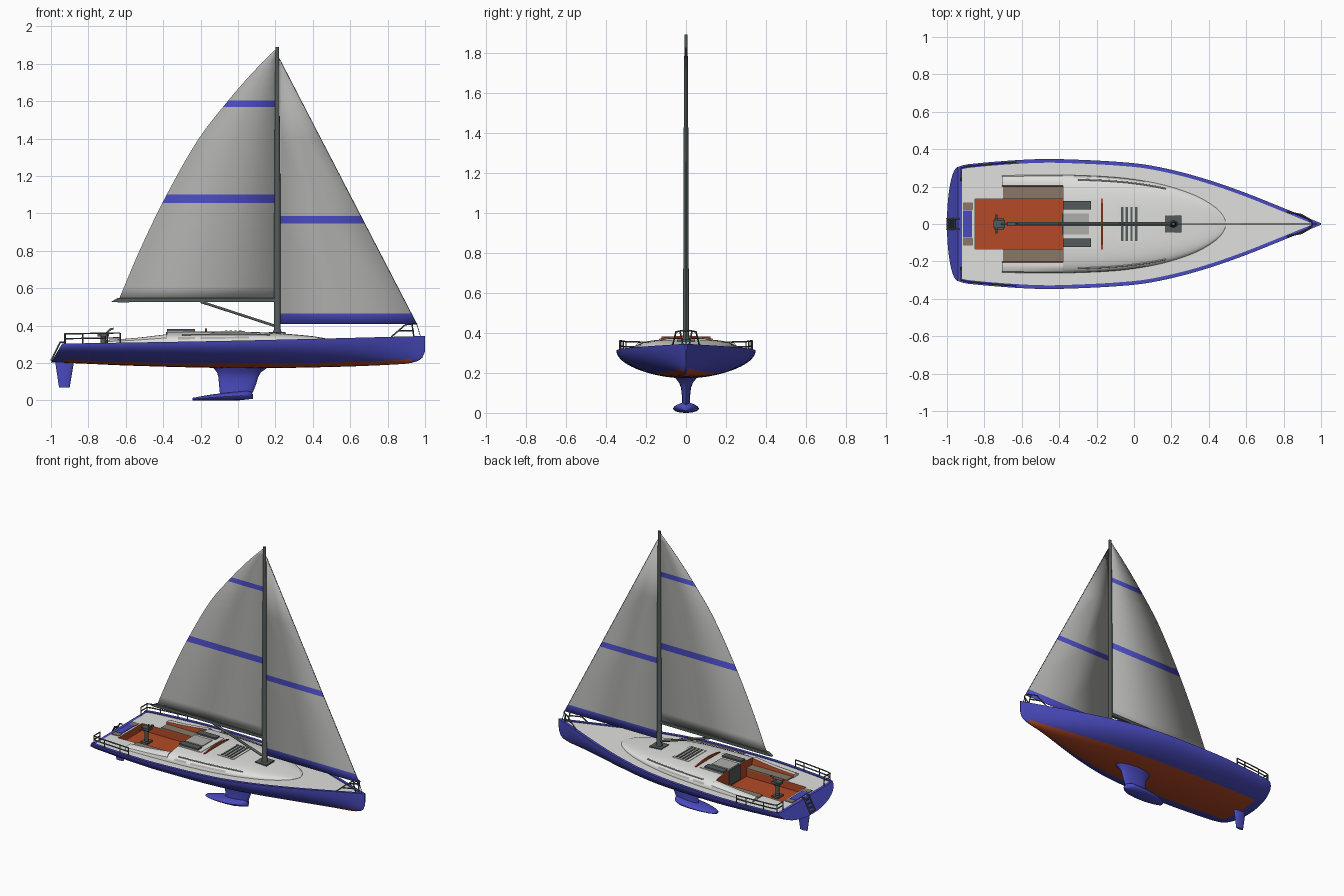
import bpy, bmesh, math
from mathutils import Vector

if "Cube" in bpy.data.objects:
    bpy.data.objects.remove(bpy.data.objects["Cube"])


def material(name, rgb):
    m = bpy.data.materials.new(name)
    m.diffuse_color = (*rgb, 1)
    m.use_nodes = True
    m.node_tree.nodes["Principled BSDF"].inputs["Base Color"].default_value = m.diffuse_color
    return m


BLUE = material("blue paint", (0.068, 0.07, 0.52))
ORANGE = material("rust orange", (0.46, 0.068, 0.02))
WHITE = material("deck white", (0.74, 0.74, 0.73))
SAIL = material("sail grey", (0.42, 0.42, 0.41))
METAL = material("dark metal", (0.085, 0.105, 0.10))
TAUPE = material("seat taupe", (0.25, 0.19, 0.14))


def curve(pts):
    """Smooth interpolation through (x, value) points."""
    def f(x):
        x = min(max(x, pts[0][0]), pts[-1][0])
        i = next(k for k in range(len(pts) - 1) if x <= pts[k + 1][0])
        def slope(k):
            a, b = pts[max(k - 1, 0)], pts[min(k + 1, len(pts) - 1)]
            return (b[1] - a[1]) / (b[0] - a[0])
        (x0, y0), (x1, y1) = pts[i], pts[i + 1]
        h, t = x1 - x0, (x - x0) / (x1 - x0)
        return (y0 * (1 + 2 * t) * (1 - t) ** 2 + h * slope(i) * t * (1 - t) ** 2
                + y1 * t * t * (3 - 2 * t) + h * slope(i + 1) * t * t * (t - 1))
    return f


def build(name, verts, faces, mats, ids=None, recalc=True, angle=35):
    me = bpy.data.meshes.new(name)
    me.from_pydata([tuple(v) for v in verts], [], faces)
    for m in mats:
        me.materials.append(m)
    for p in me.polygons:
        p.use_smooth = True
        p.material_index = ids[p.index] if ids else 0
    bm = bmesh.new()
    bm.from_mesh(me)
    bmesh.ops.remove_doubles(bm, verts=bm.verts, dist=0.0002)
    if recalc:
        bmesh.ops.recalc_face_normals(bm, faces=bm.faces)
    bm.to_mesh(me)
    bm.free()
    me.set_sharp_from_angle(angle=math.radians(angle))
    ob = bpy.data.objects.new(name, me)
    bpy.context.collection.objects.link(ob)
    return ob


def loft(name, rings, mats, closed=True, caps=True, rule=None, cap_id=0):
    """Skin rings of points; rule(i, j) gives a material index, or None for a hole."""
    n, faces, ids = len(rings[0]), [], []
    for i in range(len(rings) - 1):
        for j in range(n if closed else n - 1):
            m = rule(i, j) if rule else 0
            if m is not None:
                k = (j + 1) % n
                faces.append((i * n + j, i * n + k, (i + 1) * n + k, (i + 1) * n + j))
                ids.append(m)
    if caps:
        faces += [tuple(range(n)), tuple(range((len(rings) - 1) * n, len(rings) * n))]
        ids += [cap_id, cap_id]
    return build(name, [p for r in rings for p in r], faces, mats, ids)


def box(name, x0, x1, y0, y1, z0, z1, mat):
    return loft(name, [[(x, y0, z0), (x, y1, z0), (x, y1, z1), (x, y0, z1)] for x in (x0, x1)], [mat])


def prism(name, pts, half, mat):
    return loft(name, [[(x, y, z) for x, z in pts] for y in (-half, half)], [mat])


def tubes(name, paths, radius, mat):
    cu = bpy.data.curves.new(name, 'CURVE')
    cu.dimensions, cu.bevel_depth, cu.bevel_resolution, cu.use_fill_caps = '3D', radius, 1, True
    for path in paths:
        s = cu.splines.new('POLY')
        s.points.add(len(path) - 1)
        for p, co in zip(s.points, path):
            p.co = (*co, 1)
    tmp = bpy.data.objects.new(name + "_path", cu)
    bpy.context.collection.objects.link(tmp)
    me = bpy.data.meshes.new_from_object(tmp)
    bpy.data.objects.remove(tmp)
    me.materials.clear()
    me.materials.append(mat)
    ob = bpy.data.objects.new(name, me)
    bpy.context.collection.objects.link(ob)


def span(a, b, n):
    return [a + (b - a) * i / n for i in range(n + 1)]


# Hull lines
beam = curve([(-.94, .305), (-.9, .318), (-.6, .343), (-.4, .347), (0, .325), (.2, .29),
              (.4, .235), (.6, .165), (.8, .085), (.95, .024), (1, .004)])
sheer = curve([(-1, .303), (0, .32), (1, .345)])
belly = curve([(-.94, .204), (-.6, .187), (0, .173), (.5, .179), (.88, .195),
               (.95, .207), (.985, .228), (1, .262)])
FLOOR, CW, CX0, CX1 = .25, .135, -.85, -.38


def deck(x):
    return sheer(x) - .006


# Hull with toe rail and deck, one ring per station
stations = [-.94, -.92, -.89] + span(CX0, CX1, 10) + span(-.34, .9, 26) + [.93, .955, .97, .985, .995, 1]
A, rings = 28, []
for x in stations:
    w, s, d = beam(x), sheer(x), sheer(x) - belly(x)
    rake = .06 * max(0, (-.7 - x) / .24) ** 2
    inner = max(w - .02, 0)
    c = min(CW, inner)
    arc = [(w * math.cos(t), -math.sin(t)) for t in span(0, math.pi, A)]
    rings.append([(x, inner, deck(x)), (x, inner, s)]
                 + [(x + rake * q, y, s + d * q) for y, q in arc]
                 + [(x, -inner, s), (x, -inner, deck(x)), (x, -c, deck(x)), (x, c, deck(x))])


def hull_paint(i, j):
    if j >= A + 4:                                   # deck columns
        if j == A + 5 and CX0 - .001 <= stations[i] < CX1 - .001:
            return None
        return 0 if i == 0 else 2
    return 1 if 11 <= j <= A - 8 and i > 1 and stations[i] < .93 else 0


loft("hull_and_deck", rings, [BLUE, ORANGE, WHITE], rule=hull_paint)

# Cockpit well, faces pointing inward
well = [(x, y, z) for z in (FLOOR, None) for x, y in ((CX0, -CW), (CX1, -CW), (CX1, CW), (CX0, CW))]
well = [(x, y, deck(x) if z is None else z) for x, y, z in well]
build("cockpit_well", well, [(0, 1, 2, 3)] + [(i, i + 4, (i + 1) % 4 + 4, (i + 1) % 4) for i in range(4)],
      [ORANGE], recalc=False)

# Cabin roof
roof_w = curve([(-.7, .26), (-.38, .262), (-.1, .25), (.1, .222), (.25, .182), (.36, .137), (.44, .085),
                (.48, .04), (.492, .004)])
roof_h = curve([(-.38, .06), (0, .054), (.2, .042), (.4, .02), (.492, .002)])


def roof(x, t, off=0.0):
    c, s = math.cos(t), max(math.sin(t), 0)
    return (x, (roof_w(x) + off) * math.copysign(abs(c) ** .6, c), deck(x) + (roof_h(x) + off) * s ** .8)


loft("cabin_roof", [[roof(x, t) for t in span(0, math.pi, 24)] for x in span(CX1, .44, 24) + [.46, .475, .485, .492]],
     [WHITE, ORANGE], cap_id=1)

# Coamings, seats, cabin windows and hand rails on both sides
arm_h = curve([(-.7, .022), (-.55, .03), (-.38, .047)])
for side, s in (("left", 1), ("right", -1)):
    arm = []
    for x in span(-.705, CX1, 8):
        w, z, h = roof_w(x), deck(x), arm_h(x)
        arm.append([(x, s * y, z + h * f) for y, f in
                    ((w, 0), (w - .006, .6), (w - .025, .95), (w - .04, 1), (.205, 1), (.2, 0))])
    loft("coaming_" + side, arm, [WHITE, ORANGE], rule=lambda i, j: 1 if j == 4 else 0)
    box("seat_" + side, -.7, CX1, s * CW, s * .2, .3, deck(-.4) + .003, TAUPE)
    box("stern_locker_" + side, -.915, -.86, s * .075, s * .115, .298, .303, TAUPE)
    for k, (x0, x1, t0, t1) in enumerate([(-.32, -.23, .22, .42), (-.2, .06, .22, .4)]):
        loft(f"cabin_window_{side}_{k}",
             [[roof(x, t if s > 0 else math.pi - t, .003) for t in span(t0, t1, 3)] for x in span(x0, x1, 8)],
             [SAIL], closed=False, caps=False)
    rail = [roof(x, .62 if s > 0 else math.pi - .62, .008) for x in span(-.3, .17, 12)]
    tubes("hand_rail_" + side, [rail], .004, WHITE)
    box("hatch_runner_" + side, CX1, -.23, s * .077, s * .122, .36, .381, METAL)

# Companionway, hatch, traveller and door
box("companionway_garage", CX1, -.2, -.13, .13, .35, .37, WHITE)
box("sliding_hatch", CX1, -.24, -.055, .055, .365, .375, SAIL)
box("cabin_door", CX1 - .006, CX1 + .01, -.06, .06, FLOOR + .01, .366, METAL)
loft("traveller", [[(x, y, .386 - .9 * y * y + dz) for x, dz in
                    ((-.176, -.024), (-.166, -.024), (-.166, 0), (-.176, 0))] for y in span(-.135, .135, 10)], [ORANGE])
box("deck_hatch_frame", -.09, .035, -.1, .1, .355, .371, WHITE)
for i in range(4):
    x = -.07 + i * .025
    box(f"hatch_slat_{i}", x, x + .013, -.09, .09, .368, .375, METAL)

# Stern step, steering pedestal
box("stern_step", -.915, -.865, -.073, .073, .297, .304, BLUE)
box("pedestal_foot", -.745, -.695, -.03, .03, FLOOR, .262, METAL)
tubes("pedestal_post", [[(-.72, 0, FLOOR), (-.72, 0, .35)]], .014, METAL)
box("pedestal_head", -.75, -.69, -.022, .022, .342, .36, METAL)
tubes("pedestal_handles", [[(-.735, -.05, .352), (-.735, .05, .352)],
                           [(-.71, 0, .355), (-.68, 0, .382), (-.665, 0, .384)]], .006, METAL)

# Boarding ladder on the transom
ladder = [[(-.93, y, .312), (-.95, y, .312), (-1.0, y, .212)] for y in (-.028, .028)]
ladder += [[(-1.004 + .5 * (z - .205), -.028, z), (-1.004 + .5 * (z - .205), .028, z)] for z in (.22, .245, .27, .295)]
tubes("boarding_ladder", ladder, .005, METAL)

# Stern and bow rails
paths = []
for s in (1, -1):
    def edge(x, h):
        return (x, s * (beam(x) - .011), sheer(x) + h)
    for h in (.052, .026):
        paths.append([(-.925, s * .23, sheer(-.92) + h)] + [edge(x, h) for x in span(-.925, -.63, 8)])
    paths += [[edge(x, 0), edge(x, .052)] for x in (-.925, -.83, -.7, -.63)]
    paths.append([(-.925, s * .23, .298), (-.925, s * .23, .356)])
    paths.append([edge(.82, 0), (.895, s * .05, .405), (.945, s * .022, .41), (.955, 0, .41)])
    paths.append([edge(.94, 0), (.93, s * .03, .408)])
    paths.append([(.858, s * .058, .373), (.94, s * .025, .373)])
tubes("guard_rails", paths, .0042, METAL)

# Keel fin, bulb and rudder
fin = [(.195, -.15, .18, .065), (.17, -.128, .15, .05), (.15, -.112, .122, .034), (.125, -.105, .108, .025),
       (.09, -.102, .098, .021), (.05, -.098, .082, .021), (.02, -.095, .065, .021)]
ang = span(0, 2 * math.pi, 20)[:-1]
loft("keel_fin", [[((a + b) / 2 + (b - a) / 2 * math.cos(t), w * math.sin(t), z) for t in ang]
                  for z, a, b, w in fin], [BLUE])
bulb = [(-.243, .02, .007), (-.2, .042, .011), (-.14, .058, .016), (-.06, .065, .021),
        (.01, .06, .024), (.05, .044, .024), (.07, .025, .02), (.08, .006, .012)]
loft("keel_bulb", [[(x, w * math.cos(t), .022 * (x > 0) * (x / .08) * .4 + h + h * math.sin(t)) for t in ang]
                   for x, w, h in bulb], [BLUE])
loft("rudder", [[((a + b) / 2 + (b - a) / 2 * math.cos(t), w * math.sin(t), z) for t in ang]
                for z, a, b, w in ((.225, -.975, -.88, .014), (.19, -.975, -.88, .014), (.07, -.957, -.9, .009))],
     [BLUE])

# Mast, boom and vang
box("mast_step", .165, .255, -.045, .045, .345, .367, METAL)
loft("mast", [[(.21 + r * math.cos(t), .8 * r * math.sin(t), z) for t in ang]
              for z, r in ((.36, .026), (.38, .018), (1.2, .016), (1.89, .01))], [METAL])
prism("boom", [(.2, .527), (.2, .547), (-.645, .547), (-.68, .526), (-.64, .525)], .011, METAL)
tubes("boom_vang", [[(.2, 0, .398), (-.2, 0, .528)]], .008, METAL)
tubes("forestay", [[(.975, 0, .345), (.955, 0, .41), (.222, 0, 1.825)]], .002, METAL)


# Sails, with blue bands set by height
def sail(name, edge_x, luff, levels, bands):
    rows = [[(edge_x(z), 0, z), ((edge_x(z) + luff) / 2, 0, z), (luff, 0, z)] for z in levels]
    ob = loft(name, rows, [SAIL, BLUE], closed=False, caps=False,
              rule=lambda i, j: int(any(a - .001 < levels[i] < b - .001 for a, b in bands)))
    m = ob.modifiers.new("cloth", 'SOLIDIFY')
    m.thickness, m.offset = .003, 0


leech = curve([(.545, -.635), (.8, -.527), (1.08, -.392), (1.4, -.21), (1.6, -.055), (1.75, .075), (1.872, .195)])
sail("main_sail", leech, .2, span(.545, 1.055, 8) + [1.1] + span(1.16, 1.57, 7) + [1.605] + span(1.65, 1.872, 5),
     [(1.055, 1.1), (1.57, 1.605)])
sail("jib", lambda z: .226 + .729 * (1.822 - z) / 1.412, .226, [.41, .465, .945, .985, 1.4, 1.822],
     [(.41, .465), (.945, .985)])
